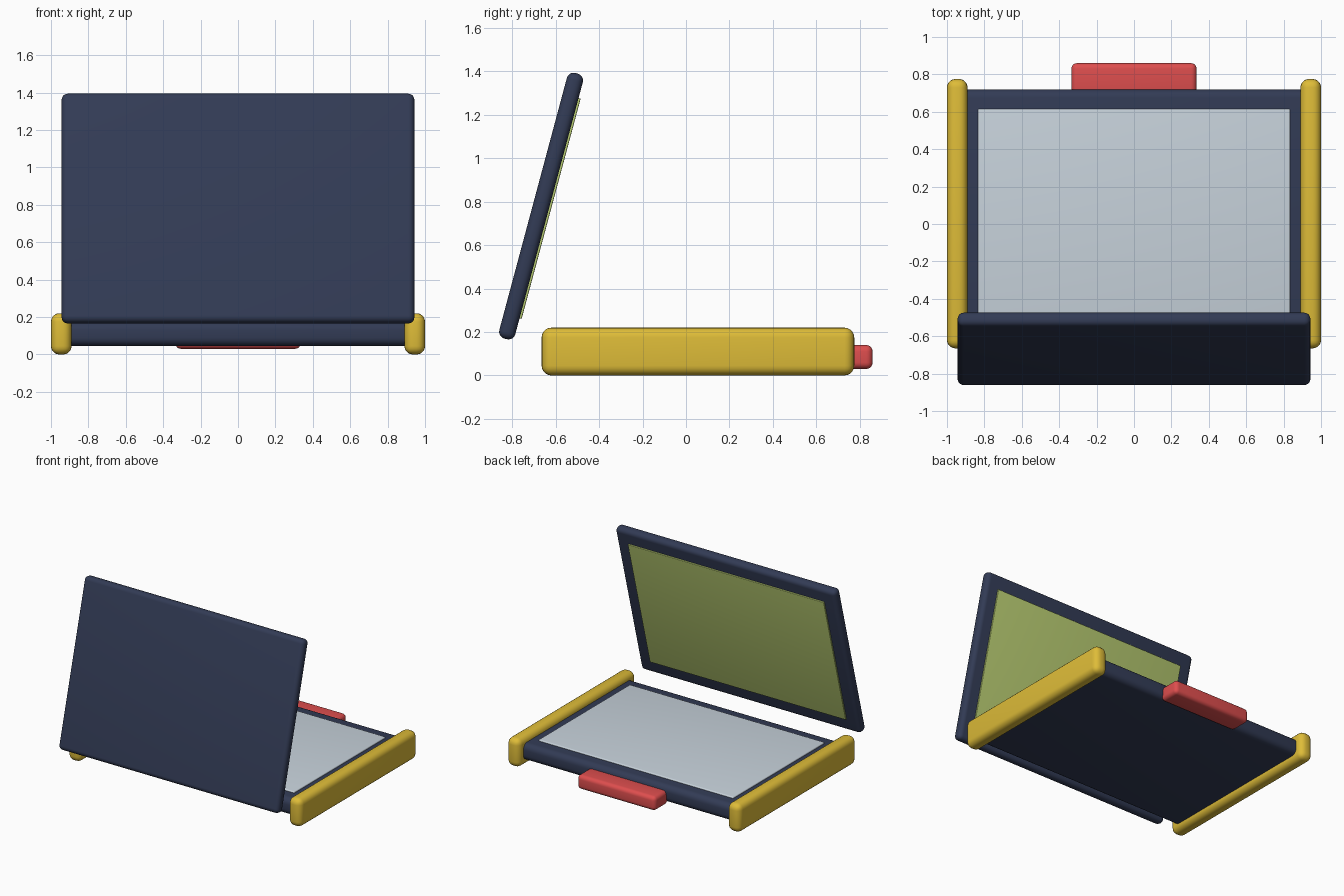
import bpy
import math
from mathutils import Matrix, Vector

cube = bpy.data.objects.get("Cube")
if cube:
    bpy.data.objects.remove(cube, do_unlink=True)


def linear(c):
    c /= 255
    return c / 12.92 if c <= 0.04045 else ((c + 0.055) / 1.055) ** 2.4


def material(name, *rgb):
    mat = bpy.data.materials.new(name)
    mat.use_nodes = True
    colour = [linear(c) for c in rgb] + [1.0]
    mat.diffuse_color = colour
    mat.node_tree.nodes["Principled BSDF"].inputs["Base Color"].default_value = colour
    return mat


def rounded_box(name, centre, size, radius, mat, tilt=0.0):
    """Box with rounded edges, leaning by tilt about the x axis."""
    bpy.ops.mesh.primitive_cube_add(size=1, location=centre)
    obj = bpy.context.object
    obj.name = name
    obj.data.transform(Matrix.Diagonal((*size, 1)))
    obj.rotation_euler.x = tilt
    obj.data.materials.append(mat)
    bevel = obj.modifiers.new("rounded_edges", "BEVEL")
    bevel.width = radius
    bevel.segments = 5
    bevel.limit_method = "NONE"
    bpy.ops.object.modifier_apply(modifier=bevel.name)
    bpy.ops.object.shade_smooth_by_angle(angle=math.radians(35))
    return obj


navy = material("navy", 50, 59, 85)
yellow = material("yellow", 222, 188, 56)
red = material("red", 222, 78, 78)
grey = material("pale_grey", 200, 211, 220)
green = material("screen_green", 184, 204, 114)

# Base tray with its inlaid work surface
rounded_box("base", (0, 0.055, 0.11), (1.88, 1.33, 0.13), 0.045, navy)
rounded_box("work_surface", (0, 0.055, 0.176), (1.67, 1.12, 0.02), 0.008, grey)

# Side rails
for side, x in (("left", 1), ("right", -1)):
    rounded_box(side + "_rail", (x * 0.945, 0.055, 0.11), (0.11, 1.44, 0.22), 0.045, yellow)

# Grip on the back edge
rounded_box("grip", (0, 0.775, 0.085), (0.67, 0.17, 0.11), 0.03, red)

# Leaning lid with the screen on its inner face
tilt = math.radians(-15)
lid_centre = Vector((0, -0.6675, 0.78))
inward = Matrix.Rotation(tilt, 3, "X") @ Vector((0, 1, 0))
rounded_box("lid", lid_centre, (1.886, 0.076, 1.266), 0.032, navy, tilt)
rounded_box("screen", lid_centre + inward * 0.039, (1.68, 0.018, 1.05), 0.004, green, tilt)
